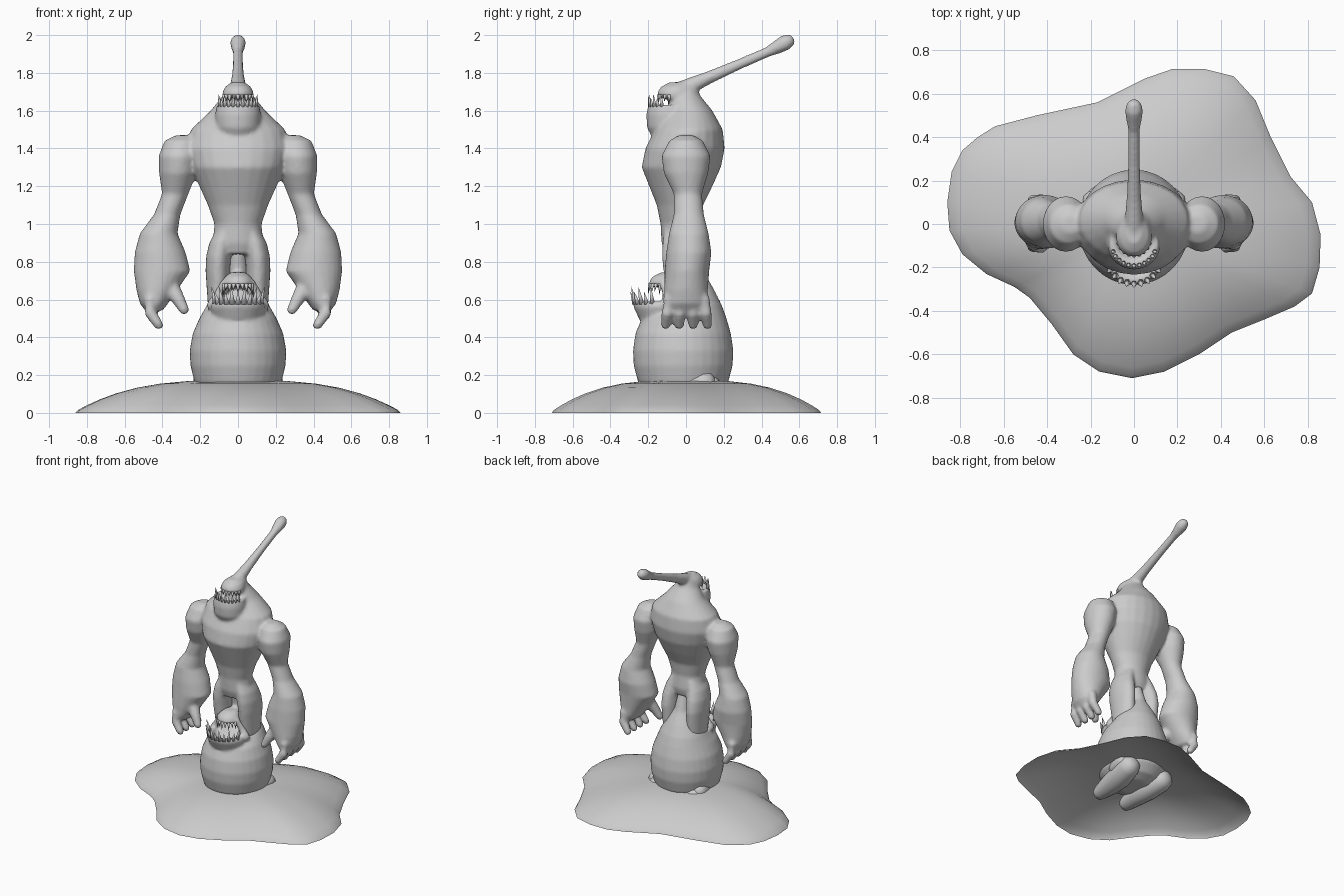
import bpy, bmesh, math
from mathutils import Vector

if "Cube" in bpy.data.objects:
    bpy.data.objects.remove(bpy.data.objects["Cube"])

grey = bpy.data.materials.new("clay grey")
grey.diffuse_color = (0.6, 0.6, 0.6, 1)
grey.use_nodes = True
grey.node_tree.nodes["Principled BSDF"].inputs["Base Color"].default_value = grey.diffuse_color


def finish(name, bm):
    bmesh.ops.recalc_face_normals(bm, faces=bm.faces)
    me = bpy.data.meshes.new(name)
    bm.to_mesh(me)
    bm.free()
    me.materials.append(grey)
    for p in me.polygons:
        p.use_smooth = True
    ob = bpy.data.objects.new(name, me)
    bpy.context.collection.objects.link(ob)
    return ob


def skin(name, rings):
    """Bridge closed rings of points and cap both ends."""
    bm = bmesh.new()
    loops = [[bm.verts.new(p) for p in r] for r in rings]
    n = len(loops[0])
    for a, b in zip(loops, loops[1:]):
        for i in range(n):
            bm.faces.new((a[i], a[(i + 1) % n], b[(i + 1) % n], b[i]))
    bm.faces.new(loops[0])
    bm.faces.new(loops[-1])
    return finish(name, bm)


def loft(name, rows, n=24):
    """Horizontal ellipses: (x, y, z, half width, half depth)."""
    return skin(name, [[(x + rx * math.cos(2 * math.pi * i / n),
                         y + ry * math.sin(2 * math.pi * i / n), z)
                        for i in range(n)] for x, y, z, rx, ry in rows])


def tube(name, pts, n=12):
    """Round tube through (x, y, z, radius) with rounded ends."""
    P = [Vector(p[:3]) for p in pts]
    R = [p[3] for p in pts]
    d0, d1 = (P[0] - P[1]).normalized(), (P[-1] - P[-2]).normalized()
    P = [P[0] + d0 * R[0] * .9, P[0] + d0 * R[0] * .6] + P + \
        [P[-1] + d1 * R[-1] * .6, P[-1] + d1 * R[-1] * .9]
    R = [R[0] * .35, R[0] * .8] + R + [R[-1] * .8, R[-1] * .35]
    rings = []
    for k, p in enumerate(P):
        t = P[min(k + 1, len(P) - 1)] - P[max(k - 1, 0)]
        q = t.to_track_quat('Z', 'Y')
        rings.append([p + q @ Vector((R[k] * math.cos(2 * math.pi * i / n),
                                      R[k] * math.sin(2 * math.pi * i / n), 0))
                      for i in range(n)])
    return skin(name, rings)


def merge(name, parts, voxel, smooth):
    """Fuse overlapping parts into one soft surface."""
    bpy.ops.object.select_all(action='DESELECT')
    for p in parts:
        p.select_set(True)
    bpy.context.view_layer.objects.active = parts[0]
    bpy.ops.object.join()
    ob = parts[0]
    ob.name = name
    m = ob.modifiers.new("fuse", 'REMESH')
    m.mode, m.voxel_size, m.use_smooth_shade = 'VOXEL', voxel, True
    s = ob.modifiers.new("soften", 'SMOOTH')
    s.factor, s.iterations = 0.5, smooth


def teeth(name, cy, z, rx, ry, count, length, radius, lean=0.0):
    """Row of pointed teeth around the front of an ellipse; negative length points down."""
    bm = bmesh.new()
    for k in range(count):
        a = math.radians(200 + 140 * k / (count - 1))
        c = Vector((rx * math.cos(a), cy + ry * math.sin(a), z))
        size = 1.0 if k % 2 == 0 else 0.72
        tip = c + Vector((math.cos(a) * lean, math.sin(a) * lean, length * size))
        base = [bm.verts.new(c + Vector((radius * math.cos(i * math.pi / 3),
                                         radius * math.sin(i * math.pi / 3), 0)))
                for i in range(6)]
        top = bm.verts.new(tip)
        for i in range(6):
            bm.faces.new((base[i], base[(i + 1) % 6], top))
        bm.faces.new(base)
    return finish(name, bm)


# ---- slime puddle base: open dome with a wavy outline ----
outline = [(.18, .715), (.32, .715), (.46, .68), (.56, .57), (.63, .4), (.72, .22),
           (.82, .1), (.86, -.05), (.855, -.2), (.82, -.32), (.74, -.38), (.6, -.44),
           (.45, -.5), (.3, -.6), (.14, -.68), (-.01, -.71), (-.16, -.68), (-.28, -.6),
           (-.38, -.46), (-.48, -.34), (-.55, -.29), (-.68, -.23), (-.79, -.14),
           (-.85, -.03), (-.86, .1), (-.84, .24), (-.79, .34), (-.72, .4), (-.64, .45),
           (-.45, .5), (-.17, .56), (.05, .67)]
bm = bmesh.new()
prev = None
for s in (1, .985, .93, .85, .75, .62, .48, .32, .16):
    z = 0 if s == 1 else .165 * (1 - s ** 3) + .008
    ring = [bm.verts.new((x * s, y * s, z)) for x, y in outline]
    if prev:
        for i in range(len(ring)):
            j = (i + 1) % len(ring)
            bm.faces.new((prev[i], prev[j], ring[j], ring[i]))
    prev = ring
bm.faces.new(prev)
finish("puddle_base", bm)

# ---- torso, head and limbs ----
body = [loft("torso", [(0, (f + b) / 2, z, w, (b - f) / 2) for z, w, f, b in (
    (.84, .12, -.11, .07), (.9, .135, -.13, .085), (1.0, .125, -.135, .075),
    (1.1, .16, -.155, .09), (1.2, .205, -.195, .14), (1.3, .25, -.235, .185),
    (1.4, .275, -.215, .205), (1.5, .25, -.165, .195), (1.6, .145, -.1, .14),
    (1.68, .08, -.09, .075), (1.74, .05, -.07, .045))])]
# lower jaw with a hollow top, and the upper snout
body.append(loft("jaw", [(0, -.08, 1.425, .05, .05), (0, -.09, 1.45, .095, .085),
                         (0, -.095, 1.51, .118, .112), (0, -.095, 1.58, .122, .115),
                         (0, -.095, 1.63, .112, .105), (0, -.09, 1.63, .085, .08),
                         (0, -.08, 1.59, .06, .06)]))
body.append(loft("snout", [(0, -.06, 1.665, .08, .075), (0, -.06, 1.69, .085, .095),
                           (0, -.05, 1.725, .07, .085), (0, -.03, 1.75, .035, .06)]))
# eye stalk with bulb
body.append(tube("stalk", [(0, -.04, 1.70, .05), (0, .03, 1.735, .043),
                           (0, .12, 1.775, .034), (0, .28, 1.845, .028),
                           (0, .43, 1.91, .027), (0, .48, 1.935, .036),
                           (0, .525, 1.96, .043), (0, .54, 1.967, .038)], 16))
for s in (1, -1):
    # arm, swollen forearm and palm
    body.append(loft("arm", [(s * x, y, z, rx, ry) for x, y, z, rx, ry in (
        (.29, 0, 1.47, .04, .04), (.3, 0, 1.44, .09, .09), (.312, 0, 1.36, .108, .13),
        (.318, 0, 1.27, .1, .118), (.332, .01, 1.16, .07, .075),
        (.375, .015, 1.05, .07, .08), (.42, .015, .95, .1, .105),
        (.412, .015, .85, .135, .12), (.402, .005, .75, .15, .118),
        (.43, 0, .65, .108, .116), (.445, 0, .58, .075, .115), (.445, 0, .54, .045, .1))]))
    # four fingers and a thumb
    for y in (-.1, -.033, .035, .105):
        body.append(tube("finger", [(s * .465, y * .9, .6, .034), (s * .465, y, .53, .032),
                                    (s * .42, y * 1.08, .465, .026)]))
    body.append(tube("thumb", [(s * .36, -.04, .67, .05), (s * .315, -.07, .6, .036),
                               (s * .285, -.085, .545, .027)]))
    # legs sinking into the belly
    body.append(loft("leg", [(s * x, y, z, rx, ry) for x, y, z, rx, ry in (
        (.1, .01, .5, .055, .09), (.103, .005, .62, .06, .105), (.107, 0, .75, .065, .12),
        (.103, -.01, .83, .066, .118), (.09, -.02, .9, .062, .105),
        (.065, -.025, .97, .05, .09))]))
merge("creature_body", body, .011, 6)

# ---- round lower belly with its own mouth ----
belly = [loft("belly", [(0, y, z, rx, ry) for y, z, rx, ry in (
    (-.01, .07, .1, .1), (-.015, .1, .18, .18), (-.015, .16, .23, .238),
    (-.015, .25, .252, .262), (-.015, .33, .256, .266), (-.015, .42, .24, .253),
    (-.01, .5, .205, .225), (.03, .57, .165, .16), (.045, .65, .11, .105),
    (.035, .73, .06, .07), (.01, .84, .045, .06), (0, .9, .03, .05))], 32)]
belly.append(loft("lower_jaw", [(0, -.11, .42, .09, .09), (0, -.125, .5, .13, .125),
                                (0, -.13, .56, .148, .148), (0, -.13, .59, .14, .15),
                                (0, -.13, .59, .11, .12), (0, -.12, .55, .08, .08)]))
belly.append(loft("upper_jaw", [(0, -.1, .665, .075, .075), (0, -.11, .685, .085, .09),
                                (0, -.1, .72, .07, .08), (0, -.08, .745, .04, .05)]))
for s in (1, -1):
    belly.append(tube("cheek", [(s * .07, -.12, .69, .022), (s * .1, -.1, .63, .025),
                                (s * .14, -.1, .57, .028)]))
merge("belly", belly, .011, 5)

# ---- folded feet below the belly ----
for s, side in ((1, "right"), (-1, "left")):
    tube("foot_" + side, [(s * .15, .12, .12, .08), (s * .13, 0, .10, .085),
                          (s * .12, -.12, .09, .075), (s * .12, -.22, .075, .055)], 16)
    tube("heel_" + side, [(s * .17, .02, .15, .06), (s * .18, .1, .16, .06)], 16)

# ---- teeth ----
teeth("belly_lower_teeth", -.13, .575, .125, .14, 11, .095, .017, .025)
teeth("belly_upper_teeth", -.11, .685, .075, .08, 9, -.06, .012, .012)
teeth("head_lower_teeth", -.095, 1.62, .1, .095, 11, .07, .013, .01)
teeth("head_upper_teeth", -.06, 1.685, .076, .084, 9, -.055, .011, .005)
